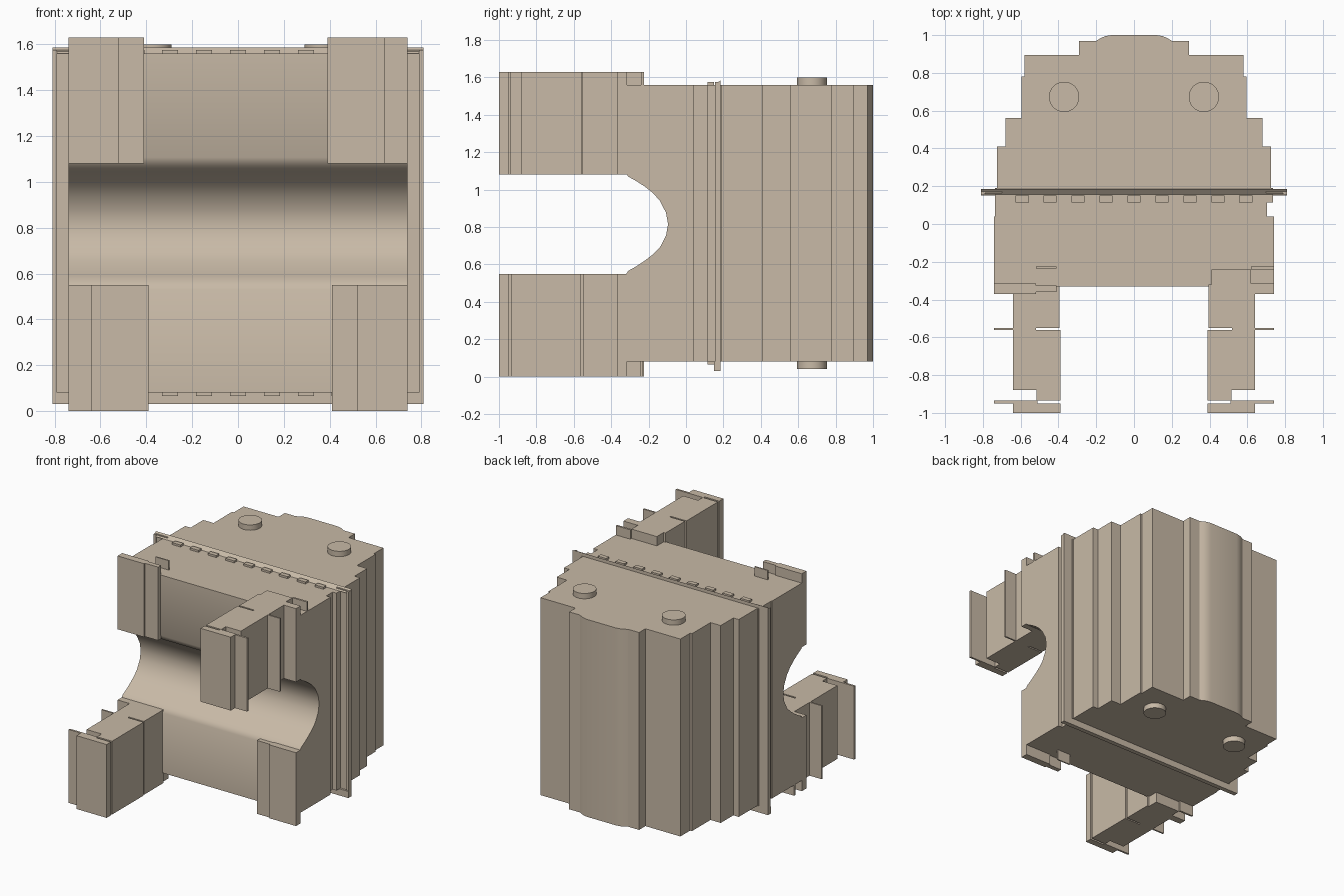
import bpy, bmesh, math

cube = bpy.data.objects.get("Cube")
if cube:
    bpy.data.objects.remove(cube, do_unlink=True)

# One tan colour for everything
tan = bpy.data.materials.new("warm_tan")
tan.use_nodes = True
TAN = (0.58, 0.49, 0.385, 1.0)
tan.diffuse_color = TAN
tan.node_tree.nodes["Principled BSDF"].inputs["Base Color"].default_value = TAN

HEIGHT = 1.63          # full height, used for half-turn copies
BOTTOM, TOP = 0.08, 1.56


def finish(name, bm, smooth=None):
    bmesh.ops.recalc_face_normals(bm, faces=bm.faces)
    mesh = bpy.data.meshes.new(name)
    bm.to_mesh(mesh)
    bm.free()
    obj = bpy.data.objects.new(name, mesh)
    bpy.context.collection.objects.link(obj)
    mesh.materials.append(tan)
    if smooth:
        bpy.ops.object.select_all(action='DESELECT')
        obj.select_set(True)
        bpy.context.view_layer.objects.active = obj
        bpy.ops.object.shade_smooth_by_angle(angle=math.radians(smooth))
    return obj


def prism(name, points, offset, smooth=None):
    """Extrude a closed outline of 3D points by an offset."""
    bm = bmesh.new()
    face = bm.faces.new([bm.verts.new(p) for p in points])
    out = bmesh.ops.extrude_face_region(bm, geom=[face])
    moved = [v for v in out["geom"] if isinstance(v, bmesh.types.BMVert)]
    bmesh.ops.translate(bm, verts=moved, vec=offset)
    return finish(name, bm, smooth)


def boxes(name, spans, turned=False):
    """One object from (x0, x1, y0, y1, z0, z1) boxes, optionally half-turned about y."""
    bm = bmesh.new()
    for x0, x1, y0, y1, z0, z1 in spans:
        if turned:
            x0, x1, z0, z1 = -x1, -x0, HEIGHT - z1, HEIGHT - z0
        verts = bmesh.ops.create_cube(bm, size=1)["verts"]
        bmesh.ops.scale(bm, verts=verts, vec=(x1 - x0, y1 - y0, z1 - z0))
        bmesh.ops.translate(bm, verts=verts,
                            vec=((x0 + x1) / 2, (y0 + y1) / 2, (z0 + z1) / 2))
    return finish(name, bm)


# Front half of the body: side profile with the curved scoop
scoop = [(-0.33, 1.107), (-0.31, 1.07), (-0.265, 1.045), (-0.22, 1.016),
         (-0.175, 0.98), (-0.14, 0.94), (-0.107, 0.877), (-0.096, 0.815),
         (-0.107, 0.753), (-0.14, 0.69), (-0.175, 0.655), (-0.22, 0.62),
         (-0.265, 0.59), (-0.31, 0.565), (-0.33, 0.53)]
side = [(0.04, BOTTOM), (0.04, TOP), (-0.33, TOP)] + scoop + [(-0.33, BOTTOM)]
prism("front_body", [(-0.74, y, z) for y, z in side], (1.48, 0, 0), 40)

# Stepped rear half of the body: plan outline
half = [(0.725, 0.19), (0.725, 0.41), (0.68, 0.41), (0.68, 0.56), (0.595, 0.56),
        (0.595, 0.78), (0.58, 0.78), (0.58, 0.895), (0.29, 0.895), (0.29, 0.97),
        (0.20, 0.97), (0.175, 0.985), (0.15, 0.995), (0.12, 1.0)]
right = [(0.705, 0.04), (0.705, 0.115), (0.735, 0.115), (0.735, 0.19)] + half
left = [(-x, y) for x, y in reversed(half)] + [(-0.735, 0.19), (-0.735, 0.04)]
prism("rear_body", [(x, y, BOTTOM) for x, y in right + left],
      (0, 0, TOP - BOTTOM), 30)

# Flange around the body: wedge on top, bar beneath, strips at the sides
prism("top_flange", [(-0.81, 0.155, TOP), (-0.81, 0.185, TOP), (-0.81, 0.185, 1.585)],
      (1.62, 0, 0))
boxes("bottom_flange", [(-0.81, 0.81, 0.15, 0.185, 0.03, BOTTOM)])
for name, s in (("left", 1), ("right", -1)):
    x0, x1 = sorted((s * 0.70, s * 0.79))
    e0, e1 = sorted((s * 0.79, s * 0.81))
    boxes(name + "_side_flange", [(x0, x1, 0.165, 0.185, BOTTOM, 1.575),
                                  (e0, e1, 0.155, 0.185, BOTTOM, 1.575)])

# Rows of small raised tabs on top and underneath
tabs = [(x - 0.035, x + 0.035, 0.115, 0.15, TOP - 0.01, 1.575)
        for x in (i * 0.148 for i in range(-4, 5))]
boxes("top_tabs", tabs)
boxes("bottom_tabs", [t[:4] + (0.065, BOTTOM + 0.01) for t in tabs])

# Round buttons on both ends
for name, z in (("top", 1.575), ("bottom", 0.065)):
    for side_name, x in (("left", 0.37), ("right", -0.37)):
        bpy.ops.mesh.primitive_cylinder_add(vertices=40, radius=0.08, depth=0.05,
                                            location=(x, 0.673, z))
        button = bpy.context.object
        button.name = f"{name}_{side_name}_button"
        button.data.materials.append(tan)
        bpy.ops.object.shade_smooth_by_angle(angle=math.radians(30))

# Long arm, upper left; its half-turned twin sits lower right
Z0, Z1 = 1.08, HEIGHT
arm = [(0.395, 0.64, -0.55, -0.32, Z0, Z1),      # root block
       (0.41, 0.74, -0.37, -0.315, Z0, Z1),      # root plate
       (0.52, 0.74, -0.562, -0.55, Z0, Z1),      # middle fin
       (0.39, 0.64, -0.88, -0.562, Z0, Z1),      # long block
       (0.39, 0.515, -0.935, -0.88, Z0, Z1),     # neck
       (0.51, 0.74, -0.95, -0.935, Z0, Z1),      # end fin
       (0.39, 0.64, -1.0, -0.95, Z0, Z1),        # end block
       (0.41, 0.62, -0.35, -0.24, TOP - 0.02, Z1),   # hook over the body
       (0.62, 0.74, -0.24, -0.225, TOP - 0.02, Z1)]  # hook fin
boxes("upper_long_arm", arm)
boxes("lower_long_arm", arm, turned=True)

# Short corner plates, upper right and lower left
plate = [(-0.74, -0.52, -0.37, -0.315, Z0, Z1),
         (-0.52, -0.41, -0.36, -0.325, Z0, Z1),
         (-0.52, -0.41, -0.235, -0.225, TOP - 0.02, Z1)]
boxes("upper_corner_plate", plate)
boxes("lower_corner_plate", plate, turned=True)
